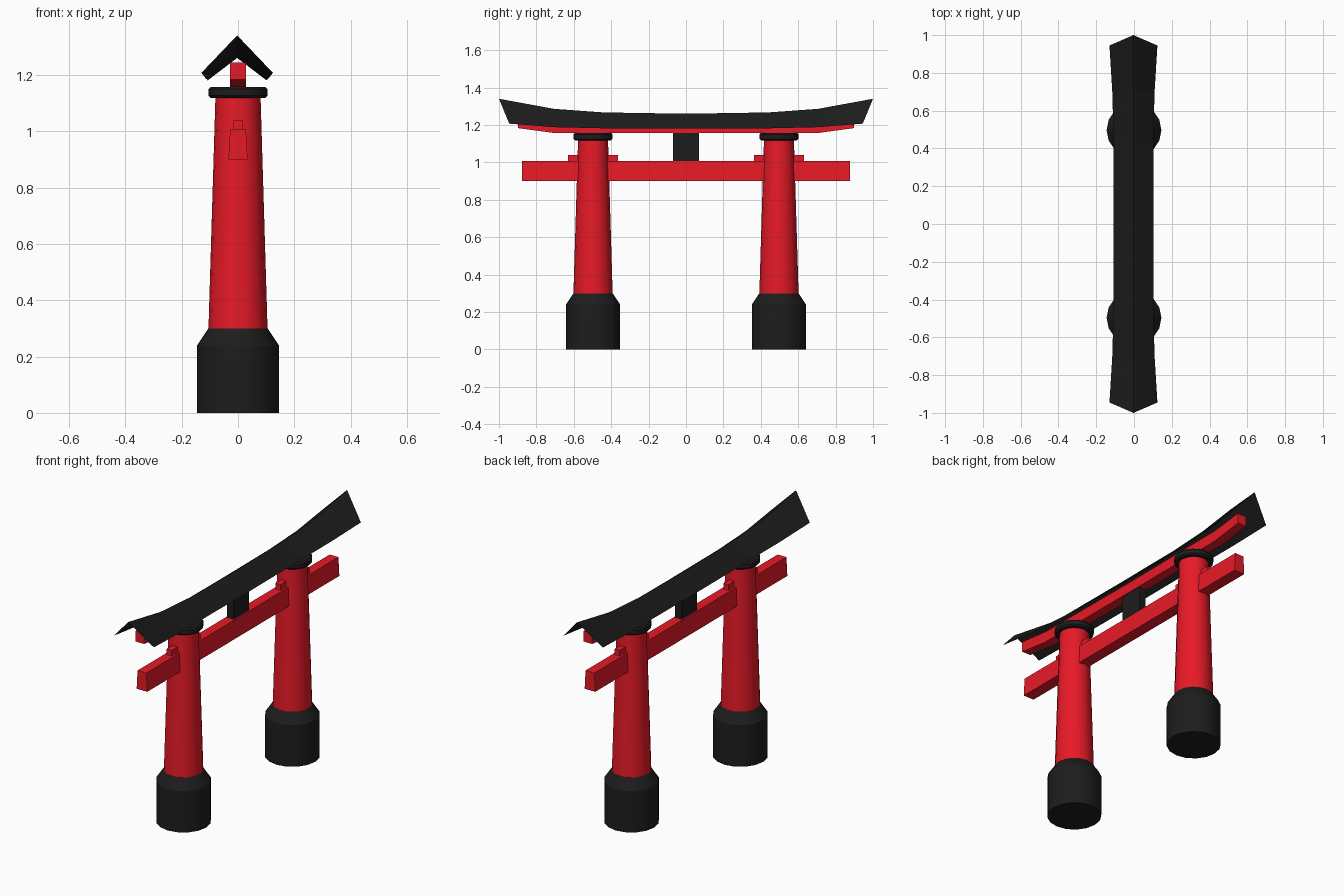
import bpy, math

if "Cube" in bpy.data.objects:
    bpy.data.objects.remove(bpy.data.objects["Cube"])


def material(name, rgb):
    m = bpy.data.materials.new(name)
    m.diffuse_color = (*rgb, 1)
    m.use_nodes = True
    m.node_tree.nodes["Principled BSDF"].inputs["Base Color"].default_value = m.diffuse_color
    return m


RED = material("red_paint", (0.8, 0.01, 0.02))
BLACK = material("black_paint", (0.012, 0.012, 0.012))
POST_Y = 0.497


def add_mesh(name, verts, faces, mat):
    me = bpy.data.meshes.new(name)
    me.from_pydata(verts, [], faces)
    ob = bpy.data.objects.new(name, me)
    bpy.context.collection.objects.link(ob)
    me.materials.append(mat)
    return ob


def lathe(name, profile, y, mat, sides=16):
    """Closed round part from (radius, z) pairs, bottom to top."""
    verts = [(r * math.cos(2 * math.pi * i / sides),
              y + r * math.sin(2 * math.pi * i / sides), z)
             for r, z in profile for i in range(sides)]
    faces = [(k * sides + i, k * sides + (i + 1) % sides,
              (k + 1) * sides + (i + 1) % sides, (k + 1) * sides + i)
             for k in range(len(profile) - 1) for i in range(sides)]
    faces.append(tuple(reversed(range(sides))))
    faces.append(tuple(range(len(verts) - sides, len(verts))))
    ob = add_mesh(name, verts, faces, mat)
    bpy.ops.object.select_all(action='DESELECT')
    ob.select_set(True)
    bpy.context.view_layer.objects.active = ob
    bpy.ops.object.shade_smooth_by_angle(angle=math.radians(30))


def beam(name, stations, mat):
    """Box beam along y; stations are (y, z_bottom, z_top, half_bottom, half_top)."""
    verts, faces = [], []
    for y, z0, z1, b, t in stations:
        verts += [(-b, y, z0), (b, y, z0), (t, y, z1), (-t, y, z1)]
    for k in range(len(stations) - 1):
        for i in range(4):
            j = (i + 1) % 4
            faces.append((4 * k + j, 4 * k + i, 4 * k + 4 + i, 4 * k + 4 + j))
    n = len(verts)
    faces += [(0, 1, 2, 3), (n - 1, n - 2, n - 3, n - 4)]
    add_mesh(name, verts, faces, mat)


def mirrored(half):
    """Extend stations from the centre outwards to both ends."""
    return [(-s[0], *s[1:]) for s in reversed(half) if s[0] > 0] + half


# posts with their feet, collars and wedges
for side, y in (("near", -POST_Y), ("far", POST_Y)):
    lathe(f"{side}_foot", [(0.145, 0), (0.145, 0.24), (0.105, 0.30)], y, BLACK)
    lathe(f"{side}_post", [(0.105, 0.295), (0.08, 1.125)], y, RED)
    lathe(f"{side}_collar", [(0.097, 1.118), (0.105, 1.126),
                             (0.105, 1.149), (0.097, 1.157)], y, BLACK)
    beam(f"{side}_wedge", [(y - 0.133, 1.0, 1.04, 0.016, 0.016),
                           (y + 0.133, 1.0, 1.04, 0.016, 0.016)], RED)

# tie beam and centre strut
beam("tie_beam", mirrored([(0.877, 0.90, 1.007, 0.034, 0.028)]), RED)
beam("centre_strut", mirrored([(0.07, 1.0, 1.16, 0.02, 0.02)]), BLACK)

# upturned upper beam
beam("upper_beam", mirrored([(0, 1.156, 1.215, 0.028, 0.028),
                             (0.705, 1.157, 1.22, 0.028, 0.028),
                             (0.898, 1.183, 1.243, 0.028, 0.028)]), RED)

# thin ridged roof: ridge y, ridge z, eave y, eave z, eave half width
half = [(0, 1.26, 0, 1.18, 0.105), (0.44, 1.267, 0.44, 1.182, 0.105),
        (0.705, 1.286, 0.70, 1.188, 0.112), (1.0, 1.34, 0.945, 1.207, 0.127)]
rows = [(-a, b, -c, d, w) for a, b, c, d, w in reversed(half[1:])] + half
verts, faces = [], []
for ry, rz, ey, ez, w in rows:
    verts += [(-w - 0.003, ey, ez), (-0.003, ry, rz), (w - 0.003, ey, ez)]
for k in range(len(rows) - 1):
    for i in (0, 1):
        a = 3 * k + i
        faces.append((a, a + 1, a + 4, a + 3))
roof = add_mesh("roof", verts, [tuple(reversed(f)) for f in faces], BLACK)
roof.data.flip_normals() if roof.data.polygons[0].normal.z < 0 else None
